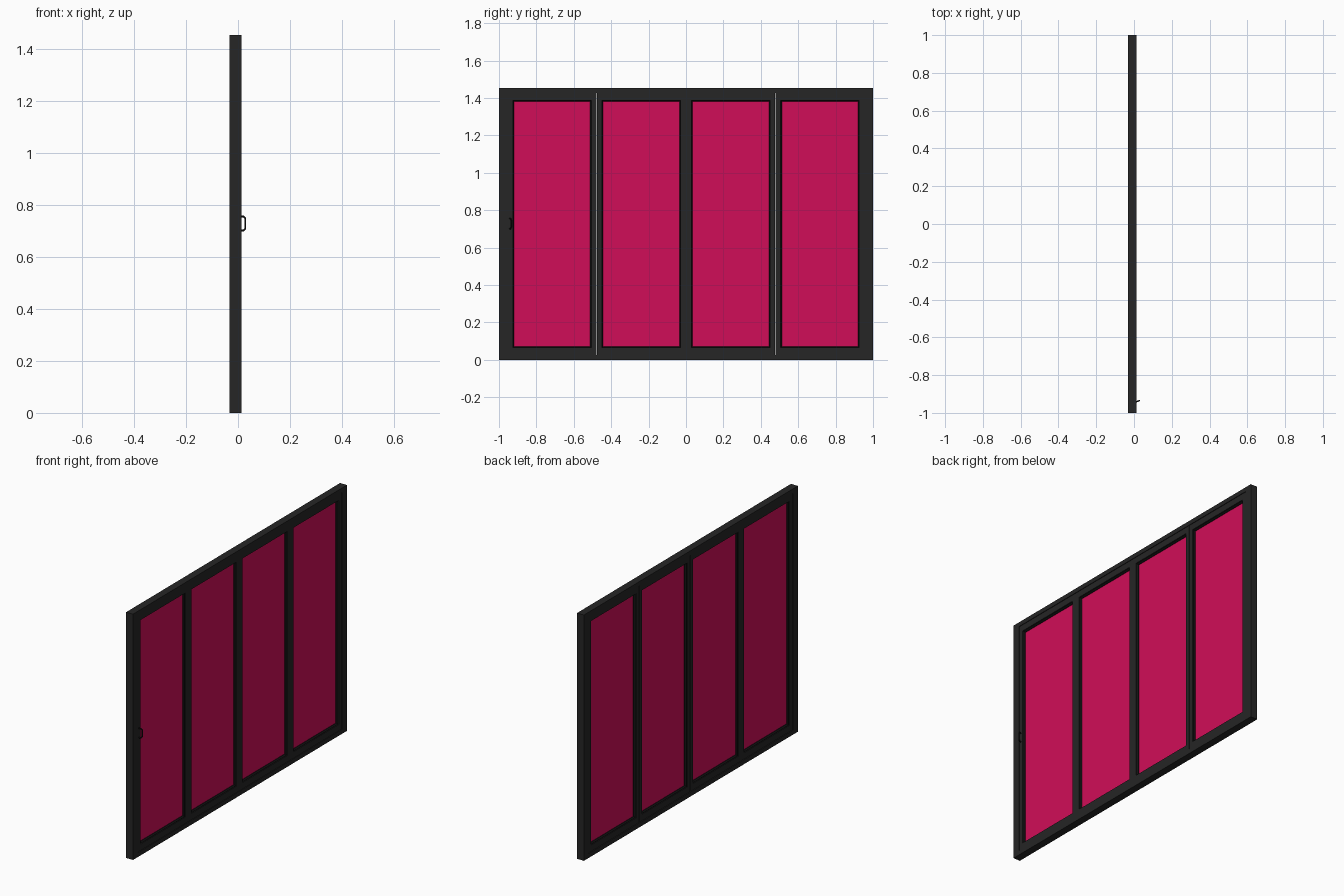
import bpy, bmesh
from mathutils import Vector

if "Cube" in bpy.data.objects:
    bpy.data.objects.remove(bpy.data.objects["Cube"])


def material(name, color):
    m = bpy.data.materials.new(name)
    m.diffuse_color = color
    m.use_nodes = True
    m.node_tree.nodes["Principled BSDF"].inputs["Base Color"].default_value = m.diffuse_color
    return m


DARK = material("dark_metal", (0.019, 0.019, 0.019, 1))
SEAL = material("black_rubber", (0.006, 0.006, 0.006, 1))
GLASS = material("tinted_glass", (0.63, 0.004, 0.098, 0.92))
H = 1.454


def finish(name, bm, mat):
    me = bpy.data.meshes.new(name)
    bmesh.ops.recalc_face_normals(bm, faces=bm.faces)
    bm.to_mesh(me)
    bm.free()
    me.materials.append(mat)
    ob = bpy.data.objects.new(name, me)
    bpy.context.collection.objects.link(ob)
    return ob


def box(name, x, y, z, mat):
    bm = bmesh.new()
    bmesh.ops.create_cube(bm, size=1)
    for v in bm.verts:
        v.co = [(a + b) / 2 + c * (b - a) for c, (a, b) in zip(v.co, (x, y, z))]
    return finish(name, bm, mat)


def ring(name, y, z, profile, mat):
    """Mitred rectangular frame: profile points are (inset, x)."""
    bm = bmesh.new()
    loops = []
    for inset, x in profile:
        y0, y1, z0, z1 = y[0] + inset, y[1] - inset, z[0] + inset, z[1] - inset
        loops.append([bm.verts.new((x, a, b)) for a, b in
                      ((y0, z0), (y1, z0), (y1, z1), (y0, z1))])
    for i, a in enumerate(loops):
        b = loops[(i + 1) % len(loops)]
        for j in range(4):
            k = (j + 1) % 4
            bm.faces.new((a[j], a[k], b[k], b[j]))
    return finish(name, bm, mat)


# Fixed outer frame: two jambs, head and sill
for side, s in (("left", -1), ("right", 1)):
    box(f"jamb_{side}", (-0.032, 0.013), sorted((s * 0.955, s)), (0, H), DARK)
box("sill", (-0.032, 0.013), (-0.955, 0.955), (0, 0.026), DARK)
box("head", (-0.032, 0.013), (-0.955, 0.955), (H - 0.026, H), DARK)

# Four folding sashes, each with a seal and a pane
W = 1.91 / 4
Z = (0.027, H - 0.027)
for i in range(4):
    y = (-0.955 + i * W + 0.001, -0.955 + (i + 1) * W - 0.001)
    ring(f"sash_{i + 1}", y, Z,
         [(0, -0.028), (0.026, -0.028), (0.026, 0.010), (0, 0.010)], DARK)
    ys, zs = (y[0] + 0.026, y[1] - 0.026), (Z[0] + 0.037, Z[1] - 0.037)
    # Top and bottom rails are deeper than the stiles
    for part, z in (("bottom", (Z[0] + 0.02, zs[0])), ("top", (zs[1], Z[1] - 0.02))):
        box(f"{part}_rail_{i + 1}", (-0.028, 0.010), ys, z, DARK)
    ring(f"glazing_seal_{i + 1}", ys, zs,
         [(0, -0.024), (0.002, -0.024), (0.008, -0.016),
          (0.008, -0.002), (0.002, 0.006), (0, 0.006)], SEAL)
    box(f"pane_{i + 1}", (-0.013, -0.005), (ys[0] + 0.004, ys[1] - 0.004),
        (zs[0] + 0.004, zs[1] - 0.004), GLASS)

# Pull handle: a bent round bar, leaning slightly towards the pane
cu = bpy.data.curves.new("pull_handle", "CURVE")
cu.dimensions = "3D"
cu.bevel_depth = 0.004
cu.bevel_resolution = 2
cu.use_fill_caps = True
sp = cu.splines.new("POLY")
path = [(0.008, 0.701), (0.021, 0.701), (0.028, 0.709),
        (0.028, 0.748), (0.021, 0.756), (0.008, 0.756)]
sp.points.add(len(path) - 1)
for p, (x, z) in zip(sp.points, path):
    p.co = (x, -0.942 + max(0, x - 0.013) * 0.45, z, 1)
handle = bpy.data.objects.new("pull_handle", cu)
bpy.context.collection.objects.link(handle)
cu.materials.append(SEAL)
